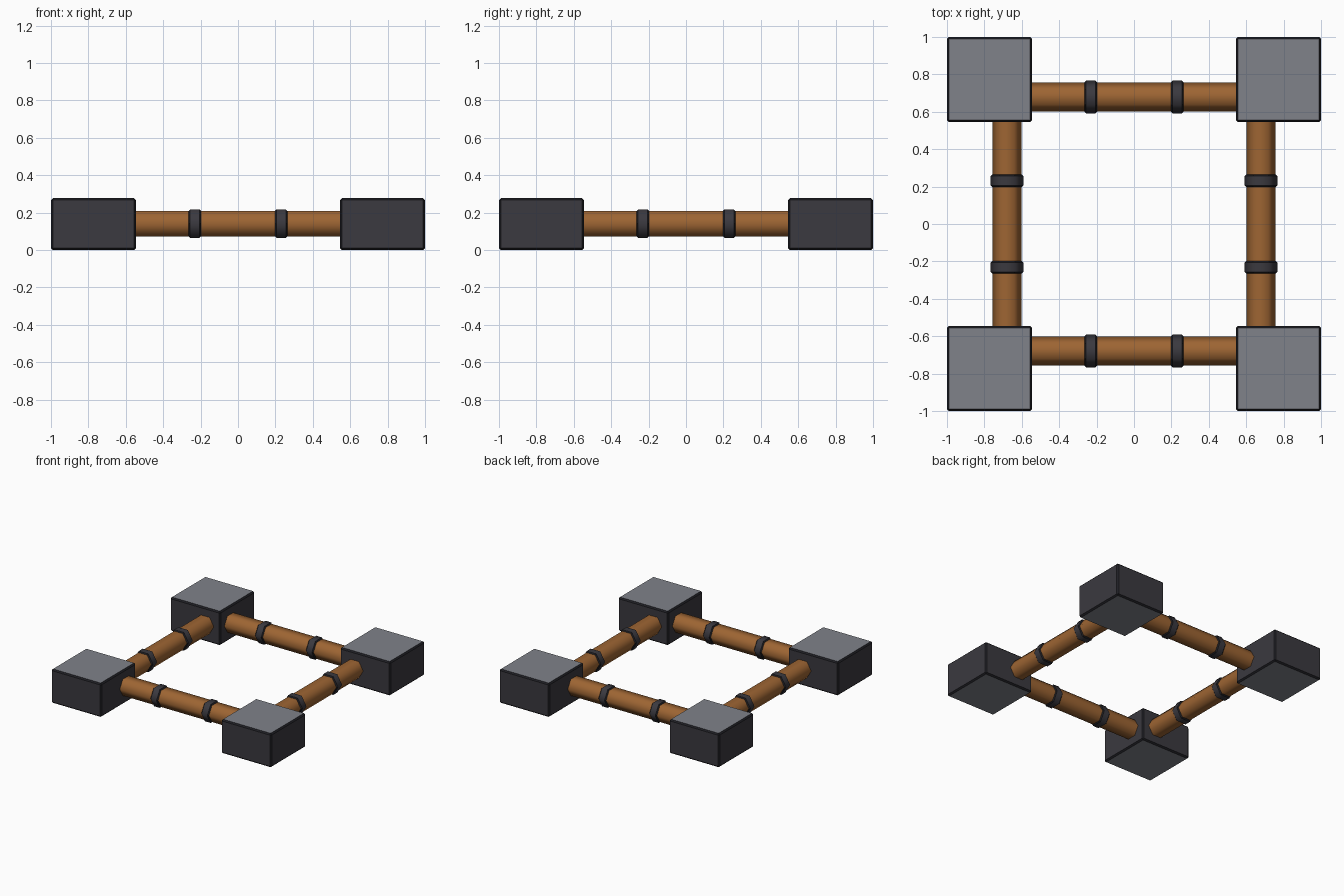
import bpy, bmesh, math
from mathutils import Matrix, Vector

if "Cube" in bpy.data.objects:
    bpy.data.objects.remove(bpy.data.objects["Cube"])


def material(name, rgb):
    m = bpy.data.materials.new(name)
    m.diffuse_color = (*rgb, 1)
    m.use_nodes = True
    m.node_tree.nodes["Principled BSDF"].inputs["Base Color"].default_value = m.diffuse_color
    return m


WOOD = material("brown wood", (0.34, 0.13, 0.033))
DARK = material("dark iron", (0.043, 0.041, 0.050))
GREY = material("grey stone", (0.215, 0.225, 0.255))
EDGE = material("black edge", (0.013, 0.013, 0.017))


def finish(name, bm, mats, matrix=Matrix()):
    bmesh.ops.recalc_face_normals(bm, faces=bm.faces)
    me = bpy.data.meshes.new(name)
    bm.to_mesh(me)
    bm.free()
    for m in mats:
        me.materials.append(m)
    ob = bpy.data.objects.new(name, me)
    ob.matrix_world = matrix
    bpy.context.collection.objects.link(ob)
    return ob


def hex_prism(x0, x1, r):
    """Six-sided bar along x, flat on top and smooth shaded around."""
    bm = bmesh.new()
    ring = [(r * math.cos(k * math.pi / 3), r * math.sin(k * math.pi / 3)) for k in range(6)]
    a = [bm.verts.new((x0, y, z)) for y, z in ring]
    b = [bm.verts.new((x1, y, z)) for y, z in ring]
    bm.faces.new(a)
    bm.faces.new(b)
    for k in range(6):
        j = (k + 1) % 6
        bm.faces.new((a[k], a[j], b[j], b[k])).smooth = True
    return bm


def corner_block(name, x, y):
    """Bevelled block: grey top and bottom, dark sides, black edges."""
    bm = bmesh.new()
    bmesh.ops.create_cube(bm, size=1)
    bmesh.ops.scale(bm, vec=(0.455, 0.455, 0.278), verts=bm.verts)
    bmesh.ops.bevel(bm, geom=bm.edges[:], offset=0.011, segments=1, affect='EDGES')
    bmesh.ops.recalc_face_normals(bm, faces=bm.faces)
    for f in bm.faces:
        n = f.normal
        if abs(n.z) > 0.99:
            f.material_index = 1
        elif max(abs(n.x), abs(n.y)) < 0.99:
            f.material_index = 2
    finish(name, bm, [DARK, GREY, EDGE], Matrix.Translation((x, y, 0.139)))


def band(name, x, matrix):
    """Iron collar with narrow bevelled black rims."""
    x0, x1 = x - 0.035, x + 0.035
    bm = hex_prism(x0, x1, 0.087)
    rims = [e for e in bm.edges if abs(e.verts[0].co.x - e.verts[1].co.x) < 1e-5]
    bmesh.ops.bevel(bm, geom=rims, offset=0.009, segments=1, affect='EDGES')
    bmesh.ops.recalc_face_normals(bm, faces=bm.faces)
    for f in bm.faces:
        f.smooth = abs(f.normal.x) < 0.05
        if 0.05 < abs(f.normal.x) < 0.99:
            f.material_index = 1
    finish(name, bm, [DARK, EDGE], matrix)


# Corner blocks
for sx, xn in ((-1, "left"), (1, "right")):
    for sy, yn in ((-1, "front"), (1, "back")):
        corner_block(f"{yn}_{xn}_block", sx * 0.7725, sy * 0.7725)

# Rails with two bands each, turned around the square
for i, side in enumerate(("front", "right", "back", "left")):
    place = Matrix.Rotation(i * math.pi / 2, 4, 'Z') @ Matrix.Translation((0, -0.679, 0.141))
    finish(f"{side}_rail", hex_prism(-0.6, 0.6, 0.0775), [WOOD], place)
    for s, n in ((-1, "a"), (1, "b")):
        band(f"{side}_band_{n}", s * 0.231, place)
